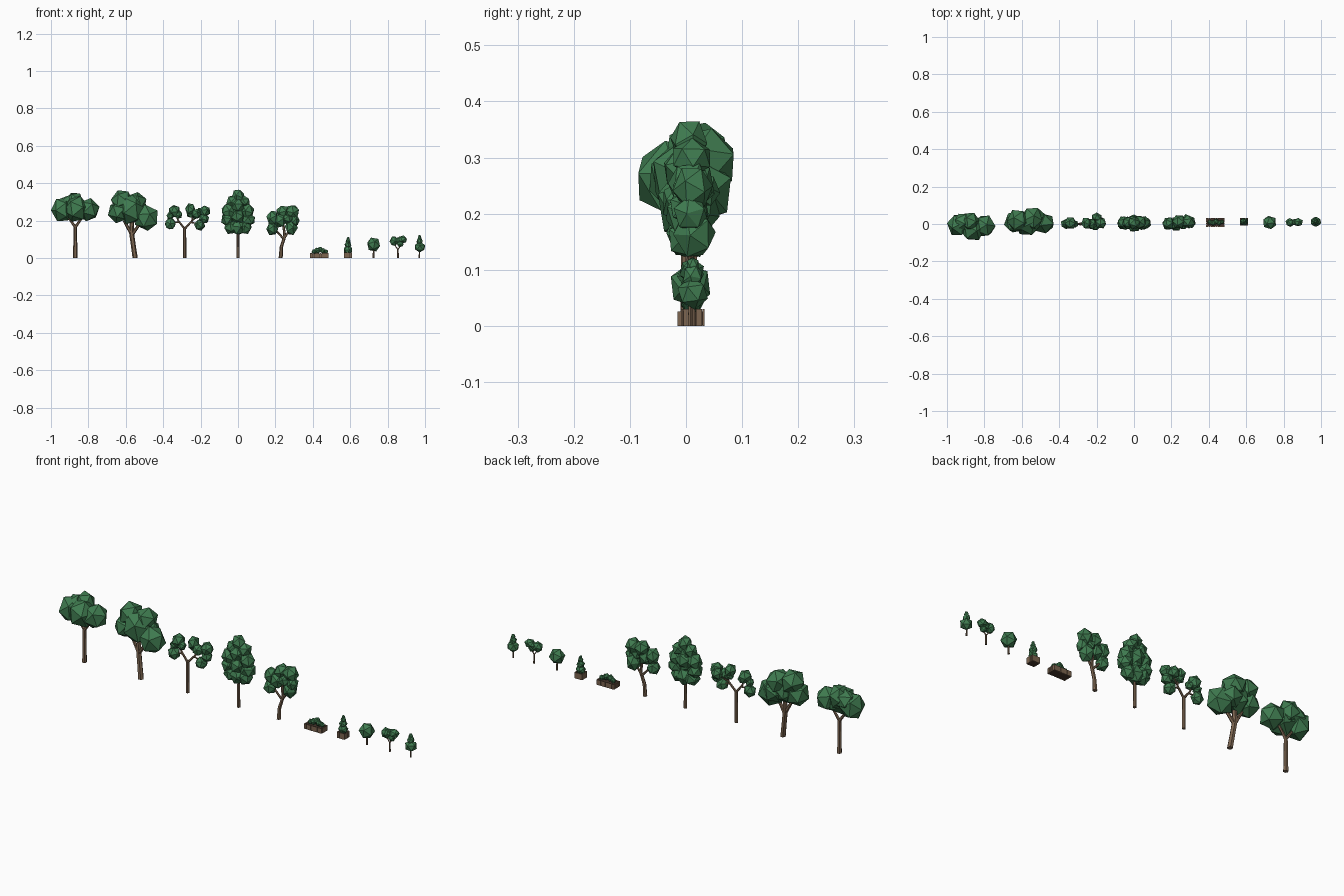
import bpy, bmesh, random
from math import pi, cos, sin
from mathutils import Vector, Euler

random.seed(4)


def material(name, rgb):
    m = bpy.data.materials.new(name)
    m.diffuse_color = (*rgb, 1)
    return m


LEAF = material("leaf", (0.05, 0.2, 0.08))
WOOD = material("wood", (0.2, 0.13, 0.08))
SOIL = material("soil", (0.06, 0.035, 0.025))


def finish(bm, name, mat):
    bmesh.ops.recalc_face_normals(bm, faces=bm.faces)
    me = bpy.data.meshes.new(name)
    bm.to_mesh(me)
    bm.free()
    me.materials.append(mat)
    bpy.context.collection.objects.link(bpy.data.objects.new(name, me))


def foliage(name, blobs):
    """Faceted leaf clumps: (x, y, z, half width, half height[, half depth])."""
    bm = bmesh.new()
    for x, y, z, rx, rz, *ry in blobs:
        size = (rx, ry[0] if ry else min(rx, rz), rz)
        vs = bmesh.ops.create_icosphere(bm, subdivisions=1, radius=1)["verts"]
        rot = Euler([random.uniform(0, 2 * pi) for _ in range(3)]).to_matrix()
        for v in vs:
            v.co = rot @ v.co
        ext = [max(abs(v.co[i]) for v in vs) for i in range(3)]
        for v in vs:
            v.co = Vector([c + v.co[i] * size[i] / ext[i] for i, c in enumerate((x, y, z))])
    finish(bm, name, LEAF)


def trunk(name, limbs, sides=6):
    """Each limb is a path of (x, y, z, radius) rings."""
    bm = bmesh.new()
    for path in limbs:
        pts = [Vector(p[:3]) for p in path]
        rings = []
        for i, p in enumerate(pts):
            d = (pts[min(i + 1, len(pts) - 1)] - pts[max(i - 1, 0)]).normalized()
            if p.z == 0:
                d = Vector((0, 0, 1))
            u = Vector((0, 1, 0)).cross(d).normalized()
            w = d.cross(u)
            rings.append([bm.verts.new(p + path[i][3] * (u * cos(2 * pi * k / sides) + w * sin(2 * pi * k / sides)))
                          for k in range(sides)])
        for a, b in zip(rings, rings[1:]):
            for k in range(sides):
                n = (k + 1) % sides
                bm.faces.new((a[k], a[n], b[n], b[k]))
        bm.faces.new(rings[0])
        bm.faces.new(rings[-1])
    finish(bm, name, WOOD)


def box(bm, x0, x1, y0, y1, z0, z1):
    for v in bmesh.ops.create_cube(bm, size=1)["verts"]:
        v.co = Vector((x1 if v.co.x > 0 else x0, y1 if v.co.y > 0 else y0, z1 if v.co.z > 0 else z0))


def planter(name, cx, cy, hx, hy, h, nx, ny, t=0.004):
    """Wooden box of upright boards, with a soil bed inside."""
    bm = bmesh.new()
    gap = 0.0006
    for s in (-1, 1):
        for n, half, along_x in ((nx, hx, True), (ny, hy - t, False)):
            for k in range(n):
                a, b = -half + 2 * half * k / n + gap, -half + 2 * half * (k + 1) / n - gap
                o, i = s * (hy if along_x else hx), s * ((hy if along_x else hx) - t)
                lo, hi = min(o, i), max(o, i)
                if along_x:
                    box(bm, cx + a, cx + b, cy + lo, cy + hi, 0, h)
                else:
                    box(bm, cx + lo, cx + hi, cy + a, cy + b, 0, h)
    finish(bm, name, WOOD)
    bm = bmesh.new()
    box(bm, cx - hx + t, cx + hx - t, cy - hy + t, cy + hy - t, 0.001, h - 0.004)
    finish(bm, name + "_soil", SOIL)


# Wide flat-topped tree
trunk("wide_tree_trunk", [
    [(-0.87, 0, 0, 0.012), (-0.87, 0, 0.17, 0.009)],
    [(-0.87, 0, 0.165, 0.008), (-0.91, 0, 0.22, 0.005)],
    [(-0.87, 0, 0.165, 0.008), (-0.83, 0, 0.22, 0.005)]])
foliage("wide_tree_leaves", [
    (-0.94, -0.005, 0.258, 0.06, 0.062, 0.055), (-0.865, -0.025, 0.262, 0.068, 0.068, 0.06),
    (-0.80, -0.01, 0.258, 0.06, 0.062, 0.055), (-0.875, 0.012, 0.295, 0.05, 0.052, 0.048),
    (-0.91, 0.01, 0.285, 0.055, 0.05, 0.045)])

# Leaning broad tree
trunk("broad_tree_trunk", [
    [(-0.55, 0, 0, 0.014), (-0.56, 0.005, 0.07, 0.013), (-0.57, 0.01, 0.14, 0.013), (-0.565, 0.01, 0.24, 0.008)],
    [(-0.57, 0.01, 0.13, 0.01), (-0.61, 0.01, 0.2, 0.007)],
    [(-0.57, 0.01, 0.12, 0.01), (-0.52, 0, 0.19, 0.007)]])
foliage("broad_tree_leaves", [
    (-0.64, 0.01, 0.245, 0.055, 0.06, 0.055), (-0.62, 0.02, 0.305, 0.06, 0.057, 0.055),
    (-0.57, 0.005, 0.26, 0.075, 0.08, 0.063), (-0.545, 0.03, 0.295, 0.055, 0.057, 0.055),
    (-0.49, 0.005, 0.215, 0.06, 0.07, 0.055), (-0.525, 0.035, 0.24, 0.055, 0.05, 0.045)])

# Forked tree with sparse clumps
trunk("forked_tree_trunk", [
    [(-0.285, 0, 0, 0.009), (-0.285, 0, 0.16, 0.008)],
    [(-0.285, 0, 0.155, 0.006), (-0.32, 0, 0.2, 0.005), (-0.335, 0, 0.25, 0.003)],
    [(-0.315, 0, 0.19, 0.004), (-0.36, 0, 0.19, 0.003)],
    [(-0.285, 0, 0.155, 0.006), (-0.245, 0.005, 0.2, 0.005), (-0.24, 0.01, 0.25, 0.003)],
    [(-0.25, 0.005, 0.19, 0.004), (-0.20, 0, 0.18, 0.003)],
    [(-0.245, 0.005, 0.2, 0.004), (-0.19, 0.03, 0.24, 0.003)]])
foliage("forked_tree_leaves", [
    (-0.362, 0, 0.183, 0.028, 0.03), (-0.34, 0.005, 0.25, 0.03, 0.033), (-0.362, 0, 0.225, 0.02, 0.022),
    (-0.318, 0, 0.232, 0.02, 0.022), (-0.255, 0.005, 0.26, 0.028, 0.032), (-0.225, 0, 0.235, 0.028, 0.028),
    (-0.178, 0.005, 0.25, 0.028, 0.03), (-0.2, 0.035, 0.24, 0.026, 0.026), (-0.205, -0.002, 0.175, 0.03, 0.03),
    (-0.182, 0.008, 0.21, 0.028, 0.026), (-0.25, 0.01, 0.235, 0.025, 0.02)])

# Tall oval tree
trunk("oval_tree_trunk", [[(0, 0.005, 0, 0.009), (0, 0.005, 0.3, 0.004)]])
foliage("oval_tree_leaves", [
    (x, y + 0.005, z, r, r * 1.05, r) for x, y, z, r in (
        (0, 0, 0.33, 0.033), (-0.03, 0, 0.3, 0.033), (0.03, 0.005, 0.3, 0.033), (0, -0.008, 0.28, 0.036),
        (-0.05, 0, 0.25, 0.037), (0.05, 0, 0.25, 0.037), (0, 0.008, 0.25, 0.038), (0, -0.01, 0.22, 0.036),
        (-0.055, 0, 0.205, 0.035), (0.055, 0, 0.205, 0.035), (-0.038, 0, 0.165, 0.035),
        (0.038, 0, 0.165, 0.035), (0, 0, 0.165, 0.04))])

# Crooked tree
trunk("crooked_tree_trunk", [
    [(0.228, 0.005, 0, 0.011), (0.232, 0.005, 0.06, 0.009), (0.25, 0.008, 0.115, 0.008), (0.24, 0.01, 0.2, 0.005)],
    [(0.246, 0.008, 0.1, 0.006), (0.2, 0.005, 0.15, 0.005)],
    [(0.25, 0.008, 0.11, 0.006), (0.29, 0.01, 0.17, 0.004)]])
foliage("crooked_tree_leaves", [
    (0.183, 0, 0.155, 0.032, 0.032, 0.03), (0.185, 0.003, 0.215, 0.033, 0.036, 0.033),
    (0.225, 0.0, 0.2, 0.037, 0.038, 0.035), (0.24, 0.012, 0.245, 0.035, 0.034, 0.035),
    (0.29, 0.012, 0.245, 0.036, 0.036, 0.036), (0.285, 0.015, 0.165, 0.035, 0.042, 0.038),
    (0.305, 0.008, 0.2, 0.025, 0.03, 0.03), (0.265, 0.005, 0.21, 0.03, 0.03, 0.033)])

# Long planter with low shrubs
planter("long_planter", 0.435, 0.009, 0.05, 0.024, 0.026, 8, 4)
foliage("long_planter_shrubs", [
    (0.436 + dx, 0.009 + dy, z, r, r, r) for dx, dy, z, r in (
        (-0.03, 0, 0.033, 0.013), (-0.012, -0.003, 0.04, 0.015), (0.004, 0.004, 0.045, 0.015),
        (0.018, -0.003, 0.038, 0.014), (0.033, 0.002, 0.033, 0.012))])

# Square pot with stacked topiary
planter("square_pot", 0.588, 0.012, 0.022, 0.021, 0.03, 3, 3)
foliage("square_pot_topiary", [
    (0.588, 0.012, 0.043, 0.022, 0.02), (0.588, 0.012, 0.07, 0.018, 0.018),
    (0.589, 0.012, 0.09, 0.013, 0.014), (0.589, 0.012, 0.103, 0.008, 0.011)])

# Round shrub tree
trunk("round_shrub_trunk", [[(0.725, 0.008, 0, 0.005), (0.725, 0.008, 0.06, 0.004)]])
foliage("round_shrub_leaves", [(0.725, 0.008, 0.072, 0.034, 0.037, 0.035)])

# Twin-headed shrub
trunk("twin_shrub_trunk", [
    [(0.855, 0.008, 0, 0.005), (0.855, 0.008, 0.05, 0.004)],
    [(0.855, 0.008, 0.045, 0.003), (0.83, 0.008, 0.08, 0.002)],
    [(0.855, 0.008, 0.045, 0.003), (0.88, 0.008, 0.08, 0.002)]])
foliage("twin_shrub_leaves", [
    (0.834, 0.008, 0.09, 0.024, 0.024), (0.878, 0.01, 0.098, 0.025, 0.022),
    (0.868, 0.006, 0.074, 0.018, 0.016), (0.855, 0.01, 0.093, 0.018, 0.017)])

# Conical shrub
trunk("cone_shrub_trunk", [[(0.97, 0.012, 0, 0.004), (0.97, 0.012, 0.05, 0.003)]])
foliage("cone_shrub_leaves", [
    (0.972, 0.012, 0.058, 0.027, 0.029, 0.027), (0.971, 0.012, 0.088, 0.017, 0.02, 0.017),
    (0.971, 0.012, 0.108, 0.009, 0.014, 0.01)])
